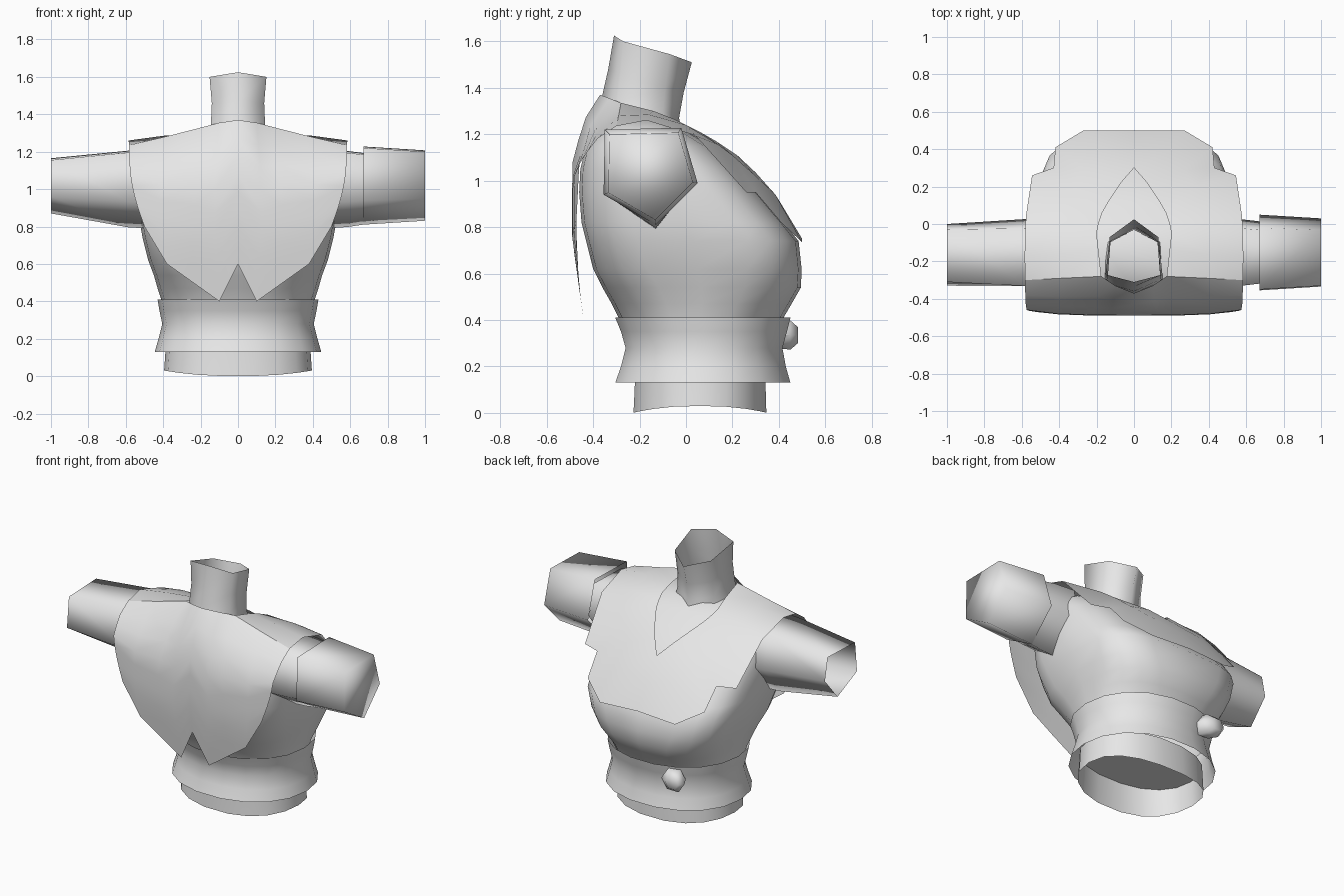
import bpy, bmesh, math

if "Cube" in bpy.data.objects:
    bpy.data.objects.remove(bpy.data.objects["Cube"])

grey = bpy.data.materials.new("light_grey")
grey.diffuse_color = (0.8, 0.8, 0.8, 1)
grey.use_nodes = True
grey.node_tree.nodes["Principled BSDF"].inputs["Base Color"].default_value = grey.diffuse_color


def make(name, rows, closed=True, caps=(False, False), angle=80, mirror=False):
    """Skin a list of equal-length point rows into one smooth sheet or tube."""
    bm = bmesh.new()
    vr = [[bm.verts.new(p) for p in r] for r in rows]
    n = len(rows[0])
    for a, b in zip(vr, vr[1:]):
        for i in range(n if closed else n - 1):
            j = (i + 1) % n
            bm.faces.new((a[i], a[j], b[j], b[i]))
    if caps[0]:
        bm.faces.new(vr[0][::-1])
    if caps[1]:
        bm.faces.new(vr[-1])
    if mirror:
        geom = bm.verts[:] + bm.edges[:] + bm.faces[:]
        bmesh.ops.mirror(bm, geom=geom, axis='X', merge_dist=0.001)
        bmesh.ops.remove_doubles(bm, verts=bm.verts[:], dist=0.001)
    bmesh.ops.recalc_face_normals(bm, faces=bm.faces[:])
    if not closed:  # open cloth: face away from the body core
        bm.normal_update()
        s = sum(f.normal.dot(f.calc_center_median() - type(f.normal)((0, -.05, .8)))
                for f in bm.faces)
        if s < 0:
            bmesh.ops.reverse_faces(bm, faces=bm.faces[:])
    me = bpy.data.meshes.new(name)
    bm.to_mesh(me)
    bm.free()
    me.materials.append(grey)
    ob = bpy.data.objects.new(name, me)
    bpy.context.collection.objects.link(ob)
    bpy.ops.object.select_all(action='DESELECT')
    ob.select_set(True)
    bpy.context.view_layer.objects.active = ob
    bpy.ops.object.shade_smooth_by_angle(angle=math.radians(angle))
    return ob


def oval(z, hw, yb, yf, n=2.4, count=20, dip=0.0):
    """Rounded-box outline at height z; dip lifts the sides."""
    pts = []
    for i in range(count):
        a = 2 * math.pi * i / count
        c, s = math.cos(a), math.sin(a)
        x = math.copysign(abs(c) ** (2 / n), c) * hw
        y = math.copysign(abs(s) ** (2 / n), s)
        pts.append((x, (yb + yf) / 2 + y * (yf - yb) / 2, z + dip * c * c))
    return pts


# Torso, chest toward +y
make("torso", [oval(*r) for r in [
    (.34, .395, -.26, .38, 2.3), (.41, .41, -.29, .42, 2.3), (.47, .43, -.32, .455, 2.5),
    (.54, .45, -.36, .495, 2.8), (.62, .48, -.40, .498, 3.2), (.74, .51, -.43, .485, 3.5),
    (.82, .525, -.45, .42, 3.4), (.95, .53, -.46, .31, 3.2), (1.05, .53, -.455, .225, 3),
    (1.15, .51, -.43, .115, 2.8), (1.21, .46, -.38, .01, 2.6), (1.26, .30, -.35, -.06, 2.4)]],
    caps=(False, True))

# Waist sash and hip band
make("sash", [oval(z, hw, yb, yf, 2.15, 18) for z, hw, yb, yf in [
    (.13, .445, -.31, .455), (.20, .425, -.285, .435), (.28, .405, -.265, .42),
    (.35, .42, -.285, .44), (.41, .43, -.31, .455)]])
make("hip_band", [oval(.0, .395, -.23, .35, 2.3, 18, .03), oval(.1, .39, -.225, .347, 2.3, 18),
                  oval(.19, .385, -.222, .343, 2.3, 18)], caps=(False, True))

# Sash knot: small faceted stud
knot = []
for depth, r in ((.39, .065), (.45, .072), (.482, .04)):
    knot.append([(-.2 + r * 1.15 * math.cos(k * math.pi / 3) - (depth - .4) * .4, depth,
                  .335 + r * math.sin(k * math.pi / 3)) for k in range(6)])
make("sash_knot", knot, caps=(False, True), angle=60)


# Neck: open six-sided tube
def neck_ring(back, side_b, side_f, front):
    left = [(-x, y, z) for x, y, z in (side_f, side_b)]
    return [back, side_b, side_f, front] + left


make("neck", [
    neck_ring((0, -.37, 1.25), (.16, -.31, 1.22), (.16, -.09, 1.17), (0, .0, 1.13)),
    neck_ring((0, -.36, 1.37), (.145, -.295, 1.34), (.13, -.10, 1.30), (0, -.03, 1.27)),
    neck_ring((0, -.335, 1.48), (.14, -.28, 1.46), (.125, -.09, 1.40), (0, -.01, 1.38)),
    neck_ring((0, -.31, 1.625), (.152, -.27, 1.60), (.13, -.07, 1.545), (0, .025, 1.51))],
    angle=180)

# Arms: five-sided sleeves, the +x one covered by a closed cuff
root = [(-.335, 1.2), (-.02, 1.21), (.03, .99), (-.13, .79), (-.335, .93)]
wrist = [(-.31, 1.155), (-.03, 1.165), (0, 1.02), (-.13, .87), (-.33, .96)]
cuff = [(-.35, 1.22), (-.02, 1.228), (.05, .99), (-.13, .81), (-.355, .94)]


def section(x, pts, scale=1.0):
    return [(x, -.15 + (y + .15) * scale, 1.02 + (z - 1.02) * scale) for y, z in pts]


make("left_sleeve", [section(-.44, root), section(-.58, root, .98), section(-1, wrist)], angle=180)
make("right_sleeve", [section(.44, root), section(.58, root, .97), section(.69, root, .9)],
     angle=180)
make("right_cuff", [section(.67, cuff), section(1, cuff, .9)], caps=(False, True), angle=180)

# Shawl yoke: columns from neck opening to hem, front centre to back shoulder
inner = [(0, .30, 1.035), (.07, .22, 1.11), (.13, .13, 1.17), (.17, .06, 1.21),
         (.19, 0, 1.24), (.20, -.05, 1.265), (.19, -.14, 1.30), (.175, -.28, 1.335)]
middle = [(0, .41, .90), (.17, .385, .94), (.27, .29, 1.03), (.32, .20, 1.11),
          (.37, .14, 1.155), (.40, .0, 1.24), (.40, -.16, 1.285), (.39, -.29, 1.28)]
outer = [(0, .50, .75), (.27, .50, .735), (.42, .41, .82), (.43, .30, .95),
         (.545, .26, .95), (.578, .04, 1.195), (.585, -.17, 1.26), (.582, -.30, 1.235)]

# Back cape: columns hanging from the yoke to a split hem
top = [(0, -.37, 1.37), (.10, -.33, 1.355), inner[-1], middle[-1], outer[-1]]
hem = [(0, .60), (.10, .40), (.24, .50), (.38, .60), (.50, .80)]
cape = []
for k in range(9):
    t = k / 8
    row = []
    for i, ((x, y, z), (hx, hz)) in enumerate(zip(top, hem)):
        px = x + (hx - x) * t + (.025 * math.sin(math.pi * t) if i else 0)
        pz = z + (hz - z) * t
        deep = -.49 + .03 * (px / .58) ** 4
        py = y + (deep - y) * min(1, t * 2.6) ** .6
        row.append((px, py + .14 * max(0, .75 - pz), pz))
    cape.append(row)
make("shawl_yoke", [inner, middle, outer], closed=False, mirror=True, angle=180)
make("back_cape", cape, closed=False, mirror=True, angle=180)
